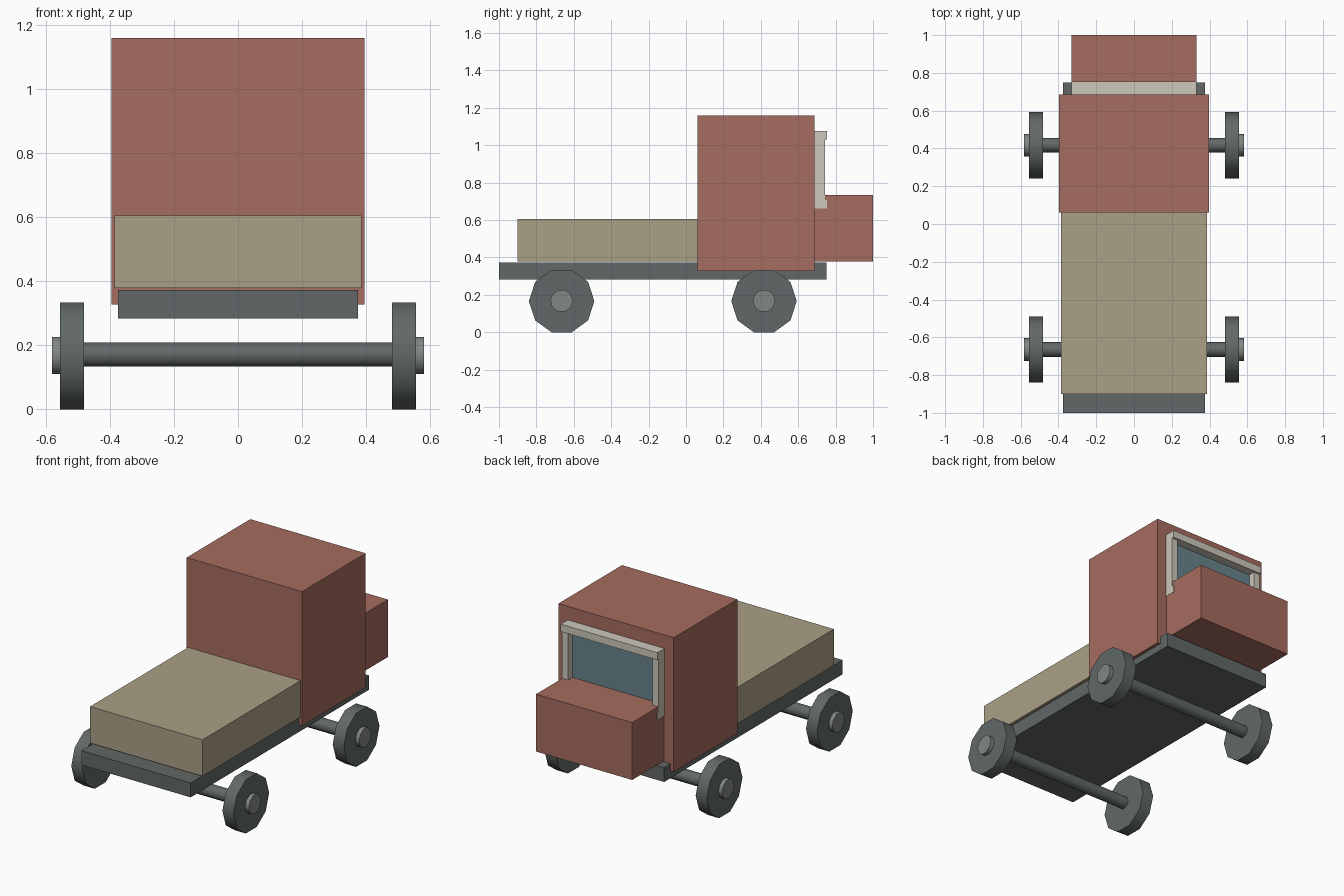
import bpy, bmesh, math
from mathutils import Matrix

if "Cube" in bpy.data.objects:
    bpy.data.objects.remove(bpy.data.objects["Cube"])


def material(name, rgb):
    m = bpy.data.materials.new(name)
    m.diffuse_color = (*rgb, 1)
    m.use_nodes = True
    m.node_tree.nodes["Principled BSDF"].inputs["Base Color"].default_value = m.diffuse_color
    return m


RED = material("red_paint", (0.38, 0.15, 0.115))
TAN = material("tan_load", (0.41, 0.35, 0.24))
DARK = material("dark_metal", (0.12, 0.14, 0.135))
HUB = material("hub_metal", (0.22, 0.24, 0.23))
CREAM = material("cream_trim", (0.61, 0.58, 0.50))
GLASS = material("window_glass", (0.14, 0.23, 0.27))


def finish(name, bm, mat):
    me = bpy.data.meshes.new(name)
    bm.to_mesh(me)
    bm.free()
    ob = bpy.data.objects.new(name, me)
    bpy.context.collection.objects.link(ob)
    me.materials.append(mat)
    return ob


def box(name, x, y, z, mat):
    """Box from (min, max) ranges on each axis."""
    bm = bmesh.new()
    size = [r[1] - r[0] for r in (x, y, z)]
    mid = [(r[0] + r[1]) / 2 for r in (x, y, z)]
    bmesh.ops.create_cube(bm, size=1, matrix=Matrix.Translation(mid) @ Matrix.Diagonal((*size, 1)))
    return finish(name, bm, mat)


def rod(name, x, y, z, r, mat, sides=10):
    """Cylinder lying along x."""
    bm = bmesh.new()
    mtx = Matrix.Translation(((x[0] + x[1]) / 2, y, z)) @ Matrix.Rotation(math.pi / 2, 4, 'Y')
    bmesh.ops.create_cone(bm, cap_ends=True, segments=sides, radius1=r, radius2=r,
                          depth=x[1] - x[0], matrix=mtx)
    ob = finish(name, bm, mat)
    bpy.ops.object.select_all(action='DESELECT')
    ob.select_set(True)
    bpy.context.view_layer.objects.active = ob
    bpy.ops.object.shade_smooth_by_angle(angle=math.radians(40))
    return ob


# Body
box("chassis", (-0.375, 0.375), (-1.0, 0.75), (0.283, 0.372), DARK)
box("load_bed", (-0.386, 0.386), (-0.9, 0.065), (0.379, 0.605), TAN)
box("cab", (-0.396, 0.396), (0.062, 0.686), (0.327, 1.16), RED)
box("hood", (-0.33, 0.33), (0.68, 1.0), (0.379, 0.735), RED)

# Windshield frame and glass
box("windshield_glass", (-0.3, 0.3), (0.68, 0.70), (0.69, 1.04), GLASS)
box("windshield_visor", (-0.332, 0.332), (0.68, 0.755), (1.03, 1.076), CREAM)
box("windshield_sill", (-0.332, 0.332), (0.68, 0.755), (0.662, 0.706), CREAM)

# Paired and repeated parts
for side, s in (("left", -1), ("right", 1)):
    span = lambda a, b: tuple(sorted((s * a, s * b)))
    box(f"windshield_pillar_{side}", span(0.29, 0.332), (0.68, 0.742), (0.662, 1.07), CREAM)
    for end, y in (("front", 0.417), ("rear", -0.665)):
        rod(f"{end}_wheel_{side}", span(0.481, 0.557), y, 0.1665, 0.175, DARK)
        rod(f"{end}_hub_{side}", span(0.54, 0.582), y, 0.168, 0.0605, HUB)

# Axles
for end, y in (("front", 0.417), ("rear", -0.665)):
    rod(f"{end}_axle", (-0.5, 0.5), y, 0.171, 0.039, DARK)
